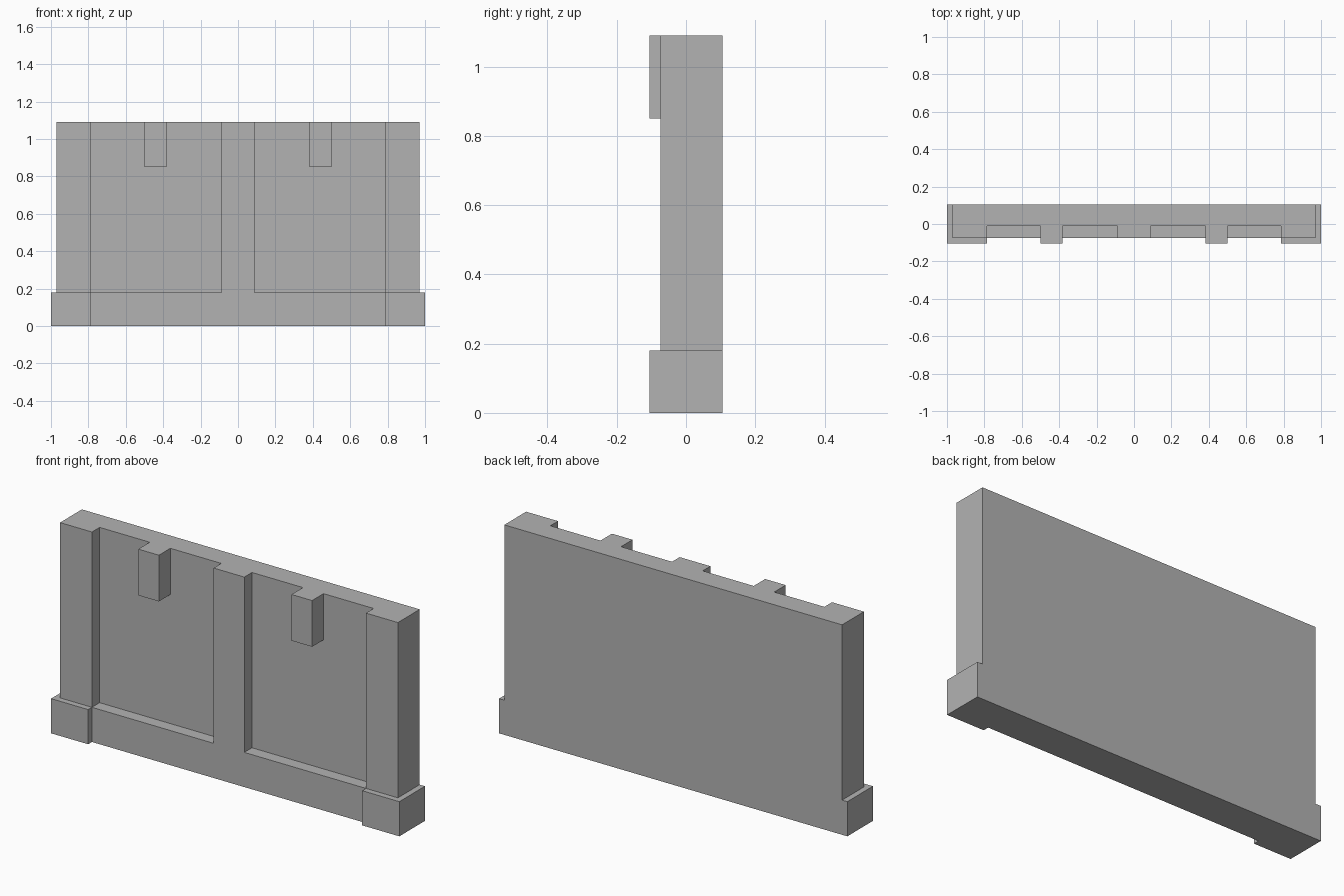
import bpy
import bmesh

cube = bpy.data.objects.get("Cube")
if cube:
    bpy.data.objects.remove(cube, do_unlink=True)

# Shared depths (y) and heights (z)
BACK, PANEL, FACE, FRONT = 0.105, -0.011, -0.074, -0.105
BASE_TOP, TOP = 0.18, 1.09
PILLAR_IN, PILLAR_OUT, POST = 0.787, 0.97, 0.088

stone = bpy.data.materials.new("grey stone")
stone.use_nodes = True
grey = (0.45, 0.45, 0.45, 1)
stone.diffuse_color = grey
stone.node_tree.nodes["Principled BSDF"].inputs["Base Color"].default_value = grey


def prism(name, outline, z0, z1):
    """Extrude a plan outline upward from z0 to z1."""
    bm = bmesh.new()
    face = bm.faces.new([bm.verts.new((x, y, z0)) for x, y in outline])
    ext = bmesh.ops.extrude_face_region(bm, geom=[face], use_keep_orig=True)
    for v in ext["geom"]:
        if isinstance(v, bmesh.types.BMVert):
            v.co.z = z1
    bmesh.ops.recalc_face_normals(bm, faces=bm.faces)
    mesh = bpy.data.meshes.new(name)
    bm.to_mesh(mesh)
    bm.free()
    mesh.materials.append(stone)
    obj = bpy.data.objects.new(name, mesh)
    bpy.context.collection.objects.link(obj)
    return obj


def mirrored(half):
    """Complete a half outline across x = 0."""
    return half + [(-x, y) for x, y in reversed(half)]


# Plinth with a projecting foot at each end
prism("plinth", mirrored([(PILLAR_IN, FACE), (PILLAR_IN, FRONT),
                          (1, FRONT), (1, BACK)]), 0, BASE_TOP)

# Wall with end pillars, centre post and two recessed panels
prism("wall", mirrored([(POST, FACE), (POST, PANEL), (PILLAR_IN, PANEL),
                        (PILLAR_IN, FACE), (PILLAR_OUT, FACE),
                        (PILLAR_OUT, BACK)]), BASE_TOP, TOP)

# Corbel at the top of each panel
for side, x in (("right", -0.44), ("left", 0.44)):
    prism(side + "_corbel", [(x - 0.059, FRONT), (x + 0.059, FRONT),
                             (x + 0.059, PANEL), (x - 0.059, PANEL)], 0.85, TOP)
